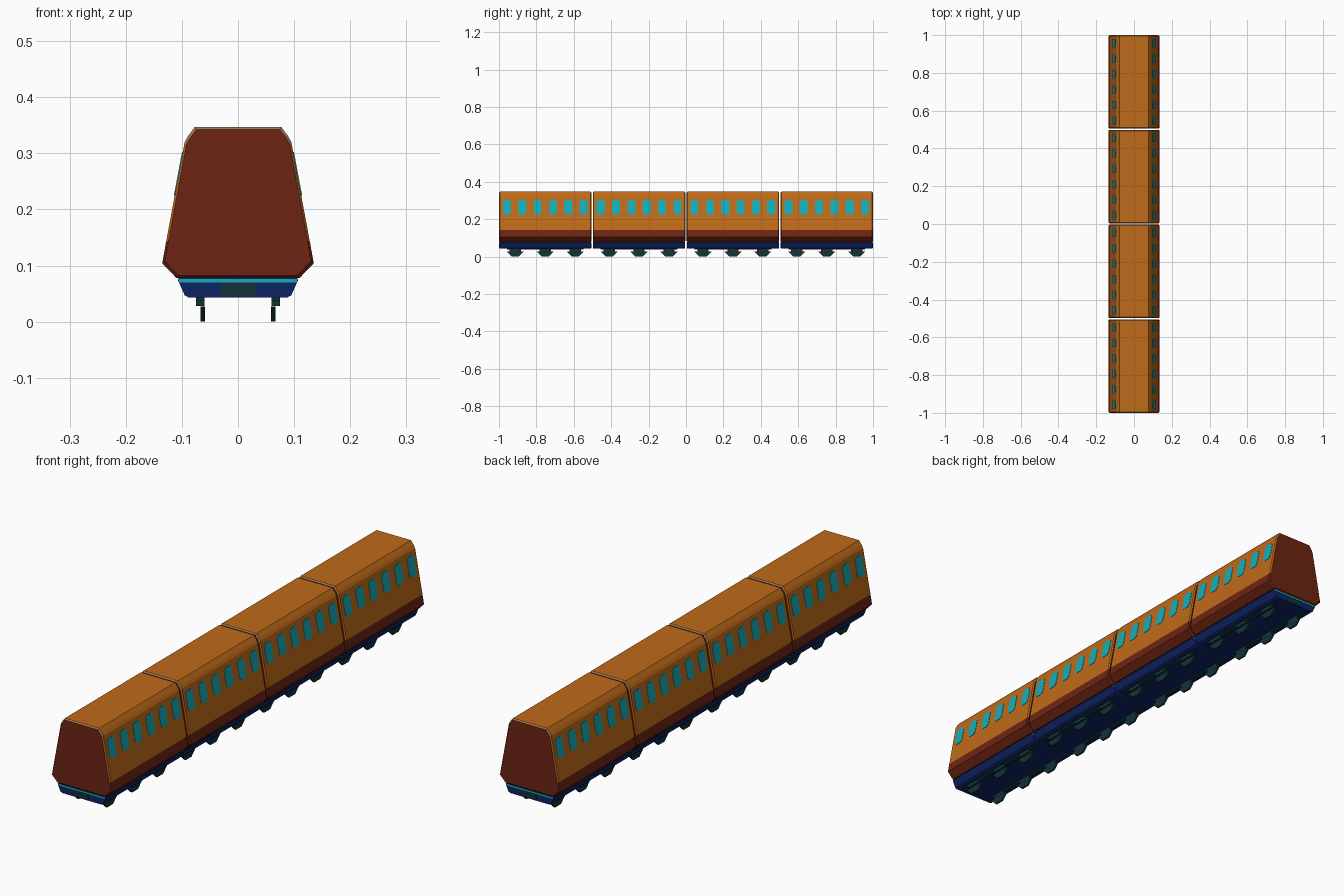
import bpy, bmesh, math

if "Cube" in bpy.data.objects:
    bpy.data.objects.remove(bpy.data.objects["Cube"])


def mat(name, r, g, b):
    m = bpy.data.materials.new(name)
    m.diffuse_color = (r, g, b, 1)
    m.use_nodes = True
    m.node_tree.nodes["Principled BSDF"].inputs["Base Color"].default_value = m.diffuse_color
    return m


ORANGE = mat("orange paint", 0.52, 0.145, 0.01)
RED = mat("dark red paint", 0.155, 0.018, 0.006)
TEAL = mat("teal glass", 0.008, 0.42, 0.48)
BLUE = mat("navy frame", 0.004, 0.018, 0.13)
SLATE = mat("dark slate metal", 0.006, 0.032, 0.038)
TAN = mat("tan trim", 0.36, 0.19, 0.09)


def make(name, bm, mats):
    bmesh.ops.recalc_face_normals(bm, faces=bm.faces)
    me = bpy.data.meshes.new(name)
    bm.to_mesh(me)
    bm.free()
    for m in mats:
        me.materials.append(m)
    ob = bpy.data.objects.new(name, me)
    bpy.context.collection.objects.link(ob)
    return ob


def loft(bm, rings):
    """Skin closed rings of 3D points and cap both ends."""
    vs = [[bm.verts.new(p) for p in r] for r in rings]
    n = len(vs[0])
    for a, b in zip(vs, vs[1:]):
        for i in range(n):
            bm.faces.new((a[i], a[(i + 1) % n], b[(i + 1) % n], b[i]))
    bm.faces.new(vs[0])
    bm.faces.new(vs[-1])


def mirrored(half):
    return half + [(-x, z) for x, z in reversed(half)]


def box(bm, x0, x1, y0, y1, z0, z1):
    loft(bm, [[(x0, y, z0), (x1, y, z0), (x1, y, z1), (x0, y, z1)] for y in (y0, y1)])


STEP, HALF, LIP = 0.50167, 0.2475, 0.005
BODY = mirrored([(0.110, 0.078), (0.135, 0.104), (0.1282, 0.142),
                 (0.095, 0.320), (0.089, 0.331), (0.077, 0.347)])
BASE = mirrored([(0.088, 0.043), (0.095, 0.047), (0.107, 0.074), (0.105, 0.079)])


def body(cy):
    bm = bmesh.new()
    rings = []
    for y, s in ((-HALF, 0.965), (-HALF + LIP, 1), (HALF - LIP, 1), (HALF, 0.965)):
        rings.append([(x * s, cy + y, 0.21 + (z - 0.21) * s) for x, z in BODY])
    loft(bm, rings)
    ob = make("carriage_body", bm, (ORANGE, RED, TAN))
    # red skirt and ends, tan lip around the upper end edges
    for p in ob.data.polygons:
        end = abs(p.center.y - cy) > HALF - LIP
        if abs(p.normal.y) > 0.95 or p.center.z < 0.141:
            p.material_index = 1
        elif end and p.center.z > 0.3:
            p.material_index = 2


def windows(cy):
    bm = bmesh.new()
    w, z0, z1, c, t = 0.022, 0.225, 0.302, 0.009, 0.0015
    outline = [(-w + c, z0), (w - c, z0), (w, z0 + c), (w, z1 - c),
               (w - c, z1), (-w + c, z1), (-w, z1 - c), (-w, z0 + c)]
    for k in range(6):
        y0 = cy + (k - 2.5) * 0.082
        for s in (-1, 1):
            loft(bm, [[(s * (0.1282 - (z - 0.142) * 0.1865 + d), y0 + y, z)
                       for y, z in outline] for d in (-t, t)])
    make("windows", bm, (TEAL,))


def underframe(cy):
    bm = bmesh.new()
    loft(bm, [[(x, cy + y, z) for x, z in BASE] for y in (-HALF + 0.002, HALF - 0.002)])
    make("underframe", bm, (BLUE,))
    # teal strips and coupling plates on both ends
    strip, plate = bmesh.new(), bmesh.new()
    for s in (-1, 1):
        y = cy + s * (HALF - 0.002)
        box(strip, -0.105, 0.105, y - 0.001, y + 0.001, 0.070, 0.076)
        box(plate, -0.03, 0.03, y - 0.001, y + 0.001, 0.046, 0.069)
    make("end_strips", strip, (TEAL,))
    make("coupling_plates", plate, (SLATE,))


def running_gear(cy):
    bm = bmesh.new()
    for s in (-1, 1):
        # side rail
        x0, x1 = sorted((s * 0.060, s * 0.075))
        box(bm, x0, x1, cy - 0.205, cy + 0.205, 0.037, 0.046)
        for k in (-1, 0, 1):
            y = cy + k * 0.16
            # axle box and flat-bottomed wheel
            box(bm, x0, x1, y - 0.03, y + 0.03, 0.028, 0.044)
            r = 0.046 / math.cos(math.pi / 8)
            loft(bm, [[(s * x, y + r * math.cos(a), 0.046 + r * math.sin(a))
                       for a in [(i + 0.5) * math.pi / 4 + math.pi for i in range(4)]]
                      for x in (0.059, 0.067)])
    make("wheels_and_rails", bm, (SLATE,))


for i in range(4):
    cy = (i - 1.5) * STEP
    body(cy)
    windows(cy)
    underframe(cy)
    running_gear(cy)
